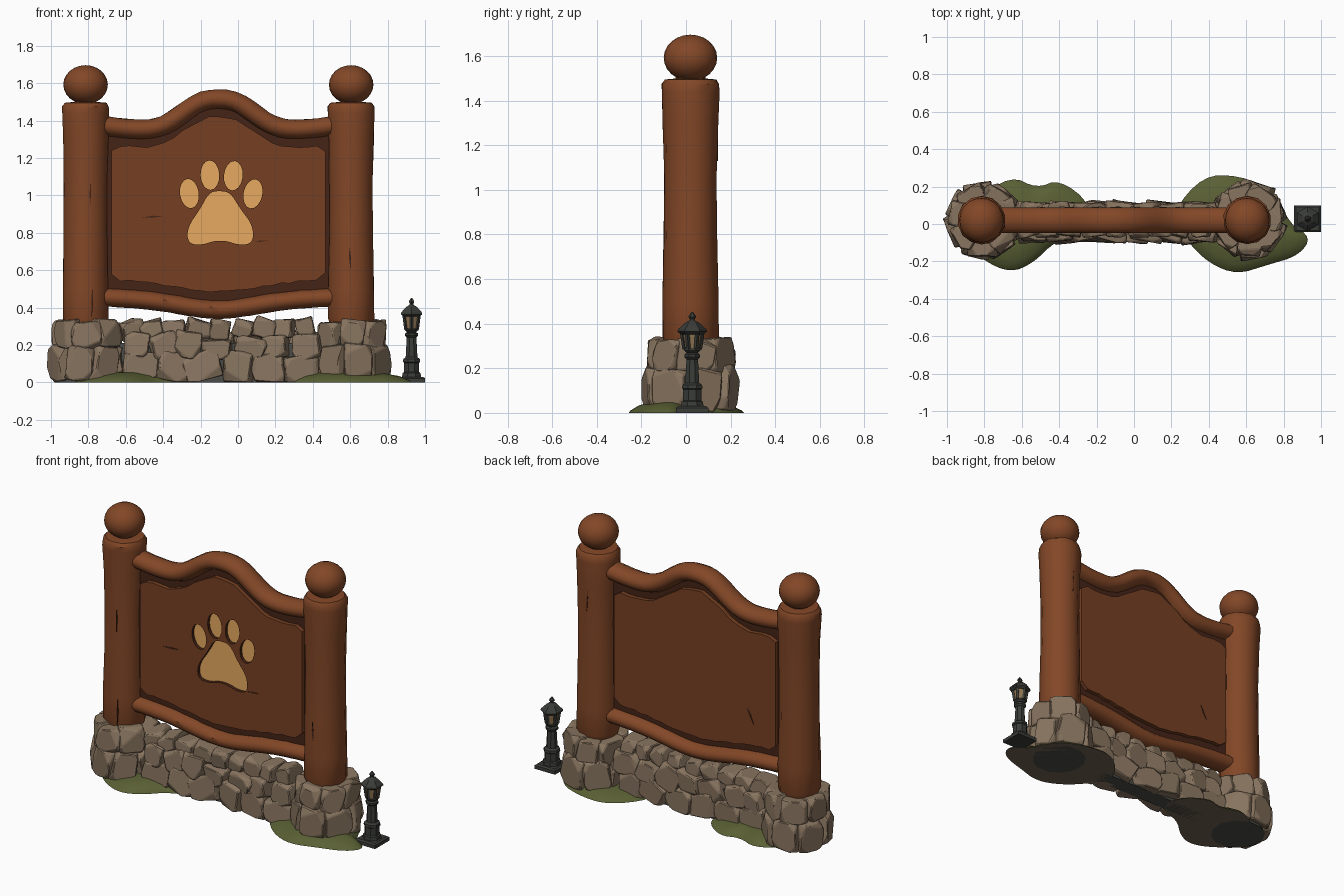
import bpy, bmesh, math, random
from mathutils import Vector, Matrix

random.seed(11)
if "Cube" in bpy.data.objects:
    bpy.data.objects.remove(bpy.data.objects["Cube"])


def material(name, r, g, b):
    m = bpy.data.materials.new(name)
    m.use_nodes = True
    m.diffuse_color = (r, g, b, 1)
    node = m.node_tree.nodes["Principled BSDF"]
    node.inputs["Base Color"].default_value = (r, g, b, 1)
    node.inputs["Roughness"].default_value = 0.9
    return m


WOOD = material("red brown wood", .225, .063, .02)
BOARD = material("board wood", .18, .051, .016)
DARK = material("dark wood", .06, .017, .008)
GOLD = material("golden paint", .8, .4, .115)
STONE = material("warm grey stone", .25, .178, .117)
MORTAR = material("dark grey mortar", .07, .07, .062)
GRASS = material("moss green", .1, .115, .034)
DIRT = material("brown dirt", .16, .115, .08)
METAL = material("dark metal", .042, .045, .039)
GLASS = material("amber glass", .28, .18, .085)

MID_X, MID_Y = -.105, .02
POSTS = {"right": -.815, "left": .605}


def finish(bm, name, mat, smooth=None):
    bmesh.ops.recalc_face_normals(bm, faces=bm.faces)
    me = bpy.data.meshes.new(name)
    bm.to_mesh(me)
    bm.free()
    me.materials.append(mat)
    if smooth:
        me.polygons.foreach_set("use_smooth", [True] * len(me.polygons))
        me.set_sharp_from_angle(angle=math.radians(smooth))
    ob = bpy.data.objects.new(name, me)
    bpy.context.scene.collection.objects.link(ob)
    return ob


def loft(rings, name, mat, smooth=None):
    """Skin a list of closed rings and cap both ends."""
    bm = bmesh.new()
    vs = [[bm.verts.new(p) for p in ring] for ring in rings]
    n = len(vs[0])
    for a, b in zip(vs, vs[1:]):
        for i in range(n):
            j = (i + 1) % n
            bm.faces.new((a[i], a[j], b[j], b[i]))
    bm.faces.new(vs[0])
    bm.faces.new(vs[-1])
    return finish(bm, name, mat, smooth)


def lathe(name, mat, x, y, profile, sides, wobble=0, smooth=None):
    """Stack of regular polygons given as (radius, height)."""
    rings = []
    for r, z in profile:
        rings.append([])
        for i in range(sides):
            a = math.tau * (i + .5) / sides
            q = r * (1 + random.uniform(-wobble, wobble))
            rings[-1].append((x + q * math.cos(a), y + q * math.sin(a), z))
    return loft(rings, name, mat, smooth)


def prism(name, mat, pts, y0, y1):
    return loft([[(x, y, z) for x, z in pts] for y in (y0, y1)], name, mat)


def rounded(pts, times=2):
    """Corner cutting on a closed outline."""
    for _ in range(times):
        out = []
        for a, b in zip(pts, pts[1:] + pts[:1]):
            a, b = Vector(a), Vector(b)
            out += [a.lerp(b, .25), a.lerp(b, .75)]
        pts = out
    return [tuple(p) for p in pts]


# Posts with ball finials
for side, x in POSTS.items():
    lathe(side + "_post", WOOD, x, MID_Y,
          [(.114, .31), (.125, .34), (.124, .5), (.119, .8), (.118, 1.05), (.123, 1.3),
           (.129, 1.44), (.128, 1.475), (.114, 1.495), (.06, 1.5)], 14, .02, 35)
    bm = bmesh.new()
    bmesh.ops.create_uvsphere(bm, u_segments=20, v_segments=12, radius=1, matrix=
                              Matrix.Translation((x, MID_Y, 1.592)) @ Matrix.Diagonal((.119, .12, .104, 1)))
    finish(bm, side + "_post_ball", WOOD, 60)


# Curved rails
def top_z(x):
    u = abs(x - MID_X)
    return 1.346 + .169 * math.exp(-(u / .232) ** 2.6) + .025 * (u / .6) ** 4


def bottom_z(x):
    u = abs(x - MID_X)
    return .442 - .053 * math.exp(-(u / .28) ** 2) + .012 * (u / .6) ** 2


def rail(name, curve, half_height):
    rings = []
    for i in range(33):
        x = MID_X - .66 + 1.32 * i / 32
        slope = math.atan((curve(x + .01) - curve(x - .01)) / .02)
        ring = []
        for k in range(12):
            a = math.tau * (k + .5) / 12
            h = half_height * math.sin(a) * random.uniform(.97, 1.03)
            ring.append((x - h * math.sin(slope), MID_Y + .07 * math.cos(a), curve(x) + h * math.cos(slope)))
        rings.append(ring)
    loft(rings, name, WOOD, 40)


rail("top_rail", top_z, .053)
rail("bottom_rail", bottom_z, .05)


# Backing slab and the slightly proud board
def panel_outline(half_width, gap, corner, wobble):
    xs = [MID_X + half_width * (i / 12 - 1) for i in range(25)]
    pts = []
    for curve, sign, order in ((top_z, -1, xs), (bottom_z, 1, xs[::-1])):
        for i, x in enumerate(order):
            drop = gap + (corner if i in (0, 24) else 0) + random.uniform(-wobble, wobble)
            pts.append((x, curve(x) + sign * drop))
    return pts


prism("panel_backing", DARK, panel_outline(.61, 0, 0, 0), MID_Y - .016, MID_Y + .016)
board = prism("panel_board", BOARD, panel_outline(.572, .095, .035, .006), MID_Y - .042, MID_Y + .042)

# Paw emblem recessed into the board, with a painted floor
pad = [(-.268, .742), (-.27, .83), (-.2, .93), (-.155, 1.015), (-.1, 1.025), (-.04, 1.015), (.01, .93),
       (.08, .84), (.08, .742), (0, .735), (-.06, .757), (-.13, .757), (-.19, .735)]
shapes = {"paw_pad": rounded(pad)}
toes = [(-.26, 1.01, .15), (-.15, 1.108, .05), (-.025, 1.105, -.1), (.08, 1.008, -.2)]
for n, (cx, cz, tilt) in enumerate(toes, 1):
    oval = []
    for i in range(16):
        a = math.tau * i / 16
        u, v = .05 * math.cos(a), .079 * math.sin(a)
        oval.append((cx + u * math.cos(tilt) - v * math.sin(tilt), cz + u * math.sin(tilt) + v * math.cos(tilt)))
    shapes["paw_toe_%d" % n] = oval
for name, pts in shapes.items():
    cutter = prism(name + "_cutter", DARK, pts, -.06, .008)
    cutter.hide_render = True
    mod = board.modifiers.new("recess", "BOOLEAN")
    mod.object, mod.operation, mod.solver = cutter, "DIFFERENCE", "EXACT"
    mod.material_mode = "TRANSFER"
    bpy.context.view_layer.objects.active = board
    bpy.ops.object.modifier_apply(modifier=mod.name)
    bpy.data.objects.remove(cutter)
    prism(name, GOLD, pts, -.001, .006)


# Thin dark cracks in the timber
def crack(cx, cz, length, width, y, angle):
    c, s = math.cos(angle), math.sin(angle)
    pts = []
    for a, b in ((-.5, 0), (.1, .5), (.5, .1), (0, -.4)):
        a, b = a * length, b * width
        pts.append((cx + a * c - b * s, cz + a * s + b * c))
    prism("wood_crack", DARK, pts, y - .003, y + .003)


for spec in [(-.46, .885, .11, .012, -.022, .04), (.12, .755, .08, .008, -.022, .05),
             (-.5, .72, .1, .012, .062, 1.1), (.6, .66, .13, .014, -.1, 1.6), (-.78, .42, .16, .01, -.102, 1.55),
             (-.79, 1.0, .14, .007, -.096, 1.55), (.6, 1.2, .14, .007, .14, 1.6)]:
    crack(*spec)


# Chiselled stones, thin along local x or y, rolled about that axis
def add_stone(target, centre, size, turn, roll_axis, roll):
    bm = bmesh.new()
    rot = Matrix.Rotation(turn, 3, "Z") @ Matrix.Rotation(random.uniform(-roll, roll), 3, roll_axis)
    for corner in range(8):
        signs = [1 if corner >> k & 1 else -1 for k in range(3)]
        for axis in range(3):
            p = Vector([.5 * signs[k] * size[k] * (random.uniform(.2, .6) if k == axis else random.uniform(.72, 1))
                        for k in range(3)])
            p = rot @ p + Vector(centre)
            p.z = max(p.z, 0)
            bm.verts.new(p)
    hull = bmesh.ops.convex_hull(bm, input=bm.verts)
    loose = {v for v in hull["geom_interior"] + hull["geom_unused"] if isinstance(v, bmesh.types.BMVert)}
    bmesh.ops.delete(bm, geom=list(loose), context="VERTS")
    bmesh.ops.dissolve_limit(bm, angle_limit=.35, verts=bm.verts, edges=bm.edges)
    bmesh.ops.bevel(bm, geom=bm.edges[:], offset=.005, segments=1, affect="EDGES", clamp_overlap=True)
    me = bpy.data.meshes.new("stone")
    bm.to_mesh(me)
    bm.free()
    target.from_mesh(me)
    bpy.data.meshes.remove(me)


# Round stone footings under the posts
for side, px in (("right", -.807), ("left", .612)):
    lathe(side + "_footing_mortar", MORTAR, px, MID_Y, [(.165, 0), (.16, .2), (.14, .3)], 12)
    bm = bmesh.new()
    for z, h, reach, count in ((.1, .22, .138, 7), (.255, .165, .125, 7)):
        shift = random.random()
        for i in range(count):
            a = math.tau * (i + shift + random.uniform(-.1, .1)) / count
            add_stone(bm, (px + reach * math.cos(a), MID_Y + reach * 1.08 * math.sin(a), z + random.uniform(-.01, .01)),
                      (.125, random.uniform(.15, .195), h * random.uniform(.92, 1.05)), a, "X", .15)
    finish(bm, side + "_footing_stones", STONE)

# Low wall between the footings, with loose single stones along its top
prism("wall_mortar", MORTAR, [(-.65, 0), (.45, 0), (.45, .21), (-.65, .21)], -.03, .07)
bm = bmesh.new()
for z, h, depth, thick, count in ((.075, .18, .055, .12, 6), (.195, .15, .05, .12, 7), (.285, .118, 0, .17, 9)):
    for face in (-1, 1) if depth else (0,):
        step = 1.06 / count
        for i in range(count):
            x = -.63 + step * (i + .5) + random.uniform(-.02, .02)
            add_stone(bm, (x, MID_Y - .01 + face * depth, z + random.uniform(-.012, .012)),
                      (step * random.uniform(.95, 1.25), thick, h * random.uniform(.85, 1.1)),
                      random.uniform(-.2, .2), "Y", .35)
finish(bm, "wall_stones", STONE)

# Mossy ground patches with a dirt underside
patches = {
    "right": [(-.66, .26), (-.52, .19), (-.4, .24), (-.23, .11), (-.26, -.05), (-.42, -.09), (-.54, -.21),
              (-.66, -.26), (-.8, -.2), (-.92, -.08), (-.85, .12)],
    "left": [(.2, .06), (.37, .26), (.56, .26), (.76, .18), (.83, 0), (.95, -.07), (.88, -.17),
             (.71, -.22), (.55, -.27), (.4, -.21), (.28, -.09)]}
for side, outline in patches.items():
    pts = rounded(outline)
    cx, cy = (sum(c) / len(pts) for c in zip(*pts))
    rings = [[(cx + (x - cx) * s, cy + (y - cy) * s, z) for x, y in pts]
             for s, z in ((1, 0), (.97, .01), (.8, .034), (.5, .052), (.15, .058))]
    patch = loft(rings, side + "_moss_patch", GRASS, 40)
    patch.data.materials.append(DIRT)
    for f in patch.data.polygons:
        f.material_index = int(f.normal.z < -.5)

# Small lamp post: square foot, turned pole, lantern
LX, LY = .928, .028
R2 = math.sqrt(2)
lathe("lamp_foot", METAL, LX, LY, [(.072 * R2, 0), (.072 * R2, .022), (.062 * R2, .03)], 4)
lathe("lamp_pole", METAL, LX, LY,
      [(.055, .03), (.052, .05), (.044, .055), (.044, .105), (.05, .11), (.048, .125), (.034, .135), (.028, .24),
       (.038, .25), (.038, .262), (.026, .268), (.04, .28), (.04, .288)], 8)
lathe("lamp_glass", GLASS, LX, LY, [(.033, .286), (.046, .37)], 6)
for i in range(6):
    a = math.tau * (i + .5) / 6
    rings = [[(LX + r * math.cos(a) + .01 * math.cos(k * math.pi / 2), LY + r * math.sin(a)
               + .01 * math.sin(k * math.pi / 2), z) for k in range(4)] for r, z in ((.034, .284), (.047, .372))]
    loft(rings, "lamp_bar_%d" % (i + 1), METAL)
lathe("lamp_roof", METAL, LX, LY,
      [(.05, .352), (.066, .364), (.064, .374), (.035, .402), (.014, .414), (.01, .42), (.017, .43), (.014, .438),
       (.003, .452)], 6)
